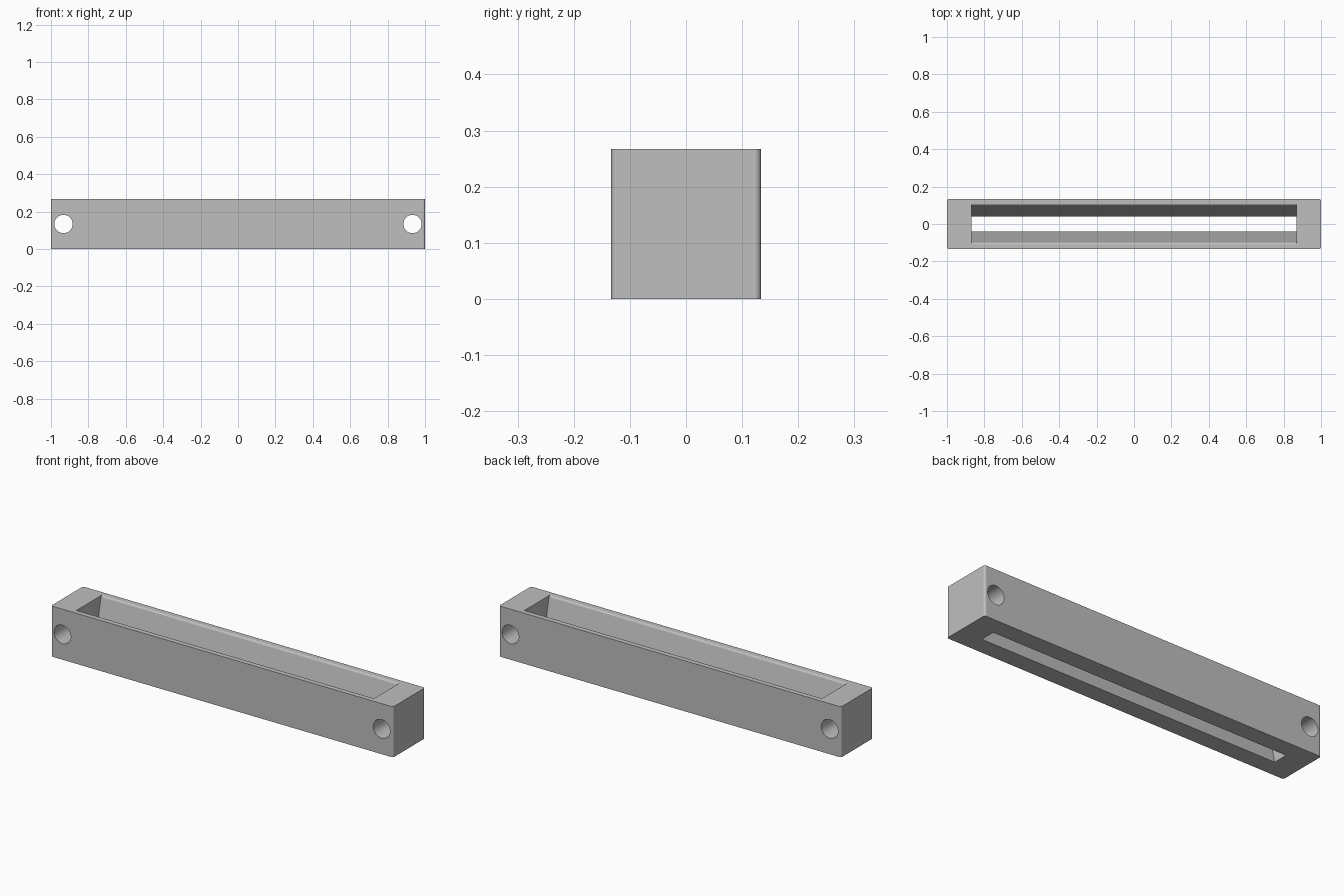
import bpy, bmesh, math
from mathutils import Matrix

cube = bpy.data.objects.get("Cube")
if cube:
    bpy.data.objects.remove(cube, do_unlink=True)

LENGTH, DEPTH, HEIGHT = 2.0, 0.267, 0.267
SLOT_HALF = 0.87
HOLE_X, HOLE_R = 0.933, 0.049
LIP = 0.012

grey = bpy.data.materials.new("plain grey")
grey.use_nodes = True
colour = (0.52, 0.52, 0.52, 1)
grey.diffuse_color = colour
grey.node_tree.nodes["Principled BSDF"].inputs["Base Color"].default_value = colour


def make_object(name, bm):
    bmesh.ops.recalc_face_normals(bm, faces=bm.faces)
    mesh = bpy.data.meshes.new(name)
    bm.to_mesh(mesh)
    bm.free()
    mesh.materials.append(grey)
    obj = bpy.data.objects.new(name, mesh)
    bpy.context.collection.objects.link(obj)
    return obj


# Bar body with softened upright corners
bm = bmesh.new()
bmesh.ops.create_cube(bm, size=1)
bmesh.ops.scale(bm, vec=(LENGTH, DEPTH, HEIGHT), verts=bm.verts)
bmesh.ops.translate(bm, vec=(0, 0, HEIGHT / 2), verts=bm.verts)
upright = [e for e in bm.edges
           if abs(e.verts[0].co.z - e.verts[1].co.z) > HEIGHT / 2]
bmesh.ops.bevel(bm, geom=upright, offset=0.011, segments=5, profile=0.5,
                affect='EDGES')
bar = make_object("slotted_bar", bm)

# Tapered slot cutter: narrow below, wide above, rounded upper lip
half = [(0.04, -0.05), (0.04, 0.0)]
for i in range(7):
    a = math.pi - i * math.pi / 12
    half.append((0.11 + LIP * math.cos(a), HEIGHT - LIP + LIP * math.sin(a)))
half.append((0.11, HEIGHT + 0.05))
profile = half + [(-y, z) for y, z in reversed(half)]
bm = bmesh.new()
face = bm.faces.new([bm.verts.new((-SLOT_HALF, y, z)) for y, z in profile])
ext = bmesh.ops.extrude_face_region(bm, geom=[face])
moved = [g for g in ext["geom"] if isinstance(g, bmesh.types.BMVert)]
bmesh.ops.translate(bm, vec=(2 * SLOT_HALF, 0, 0), verts=moved)
cutters = [make_object("slot_cutter", bm)]

# Mounting hole cutters at both ends
for side, x in (("right", -HOLE_X), ("left", HOLE_X)):
    bm = bmesh.new()
    place = Matrix.Translation((x, 0, HEIGHT / 2)) @ Matrix.Rotation(math.pi / 2, 4, 'X')
    bmesh.ops.create_cone(bm, cap_ends=True, segments=48, radius1=HOLE_R,
                          radius2=HOLE_R, depth=DEPTH * 2, matrix=place)
    cutters.append(make_object(side + "_hole_cutter", bm))

# Cut the slot and holes, then discard the cutters
bpy.ops.object.select_all(action='DESELECT')
bpy.context.view_layer.objects.active = bar
bar.select_set(True)
for cutter in cutters:
    cutter.hide_render = True
    mod = bar.modifiers.new(cutter.name, 'BOOLEAN')
    mod.operation = 'DIFFERENCE'
    mod.solver = 'EXACT'
    mod.object = cutter
    bpy.ops.object.modifier_apply(modifier=mod.name)
for cutter in cutters:
    bpy.data.objects.remove(cutter, do_unlink=True)

# Smooth the rounded parts while the broad faces stay flat
bpy.ops.object.shade_smooth_by_angle(angle=math.radians(30))
weighted = bar.modifiers.new("flat_faces", 'WEIGHTED_NORMAL')
weighted.keep_sharp = True
